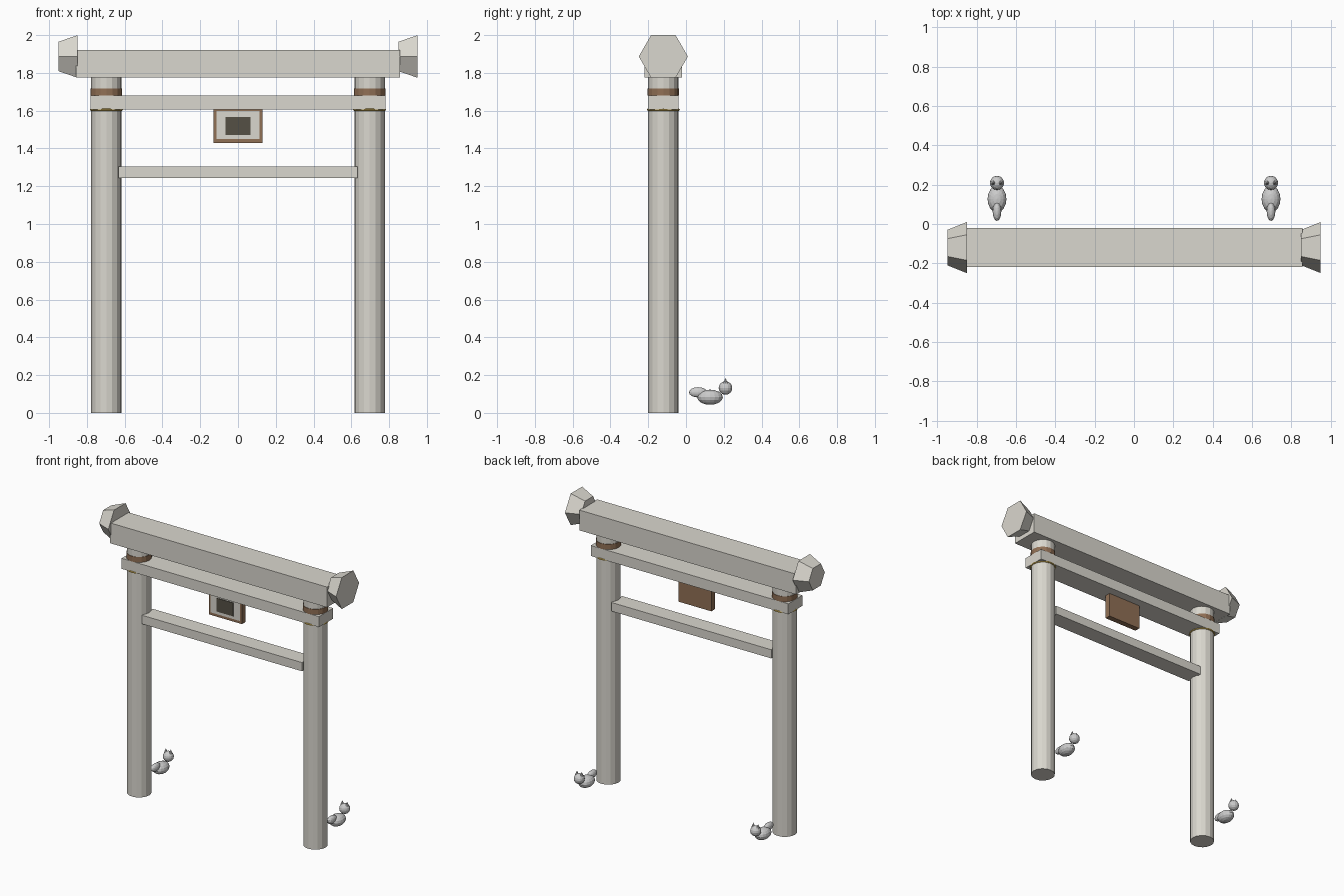
import bpy
from math import pi

if "Cube" in bpy.data.objects:
    bpy.data.objects.remove(bpy.data.objects["Cube"])

Y = -0.12          # depth of the gate plane
PX = 0.697         # pillar offset from centre


def material(name, rgb):
    m = bpy.data.materials.new(name)
    m.diffuse_color = (*rgb, 1)
    m.use_nodes = True
    m.node_tree.nodes["Principled BSDF"].inputs["Base Color"].default_value = m.diffuse_color
    return m


STONE = material("pale_stone", (0.70, 0.68, 0.62))
WOOD = material("brown_wood", (0.28, 0.16, 0.09))
GOLD = material("gold", (0.75, 0.52, 0.12))
DARK = material("dark_panel", (0.09, 0.08, 0.06))


def finish(name, mat):
    o = bpy.context.object
    o.name = name
    if mat:
        o.data.materials.append(mat)
    return o


def box(name, x, y, z, mat):
    """Box from (min, max) ranges."""
    r = (x, y, z)
    bpy.ops.mesh.primitive_cube_add(size=1, location=[(a + b) / 2 for a, b in r])
    bpy.context.object.scale = [b - a for a, b in r]
    return finish(name, mat)


def cylinder(name, x, z0, z1, radius, mat):
    bpy.ops.mesh.primitive_cylinder_add(vertices=16, radius=radius, depth=z1 - z0,
                                        location=(x, Y, (z0 + z1) / 2))
    return finish(name, mat)


def ellipsoid(name, loc, scale):
    bpy.ops.mesh.primitive_uv_sphere_add(segments=16, ring_count=8, radius=1, location=loc)
    bpy.context.object.scale = scale
    return finish(name, None)


# Cross beams
box("top_lintel", (-0.857, 0.857), (Y - 0.1, Y + 0.1), (1.775, 1.92), STONE)
box("second_beam", (-0.78, 0.78), (Y - 0.08, Y + 0.08), (1.605, 1.68), STONE)
box("tie_beam", (-0.632, 0.632), (Y - 0.06, Y + 0.06), (1.243, 1.305), STONE)

# Hanging plaque: frame, pale board, dark centre
box("plaque_frame", (-0.13, 0.13), (Y - 0.02, Y + 0.02), (1.43, 1.61), WOOD)
box("plaque_board", (-0.115, 0.115), (Y - 0.024, Y), (1.45, 1.597), STONE)
box("plaque_centre", (-0.066, 0.066), (Y - 0.028, Y), (1.471, 1.567), DARK)

for s, side in ((-1, "left"), (1, "right")):
    x = s * PX
    # Pillar with collar and gold ring
    cylinder(f"{side}_pillar", x, 0, 1.78, 0.08, STONE)
    cylinder(f"{side}_collar", x, 1.68, 1.718, 0.083, WOOD)
    bpy.ops.mesh.primitive_torus_add(location=(x, Y, 1.605), major_radius=0.081, minor_radius=0.006,
                                     major_segments=24, minor_segments=8)
    finish(f"{side}_gold_ring", GOLD)

    # Six-sided lintel end, both flaring towards +x
    bpy.ops.mesh.primitive_cone_add(vertices=6, radius1=0.09, radius2=0.13, depth=0.1,
                                    location=(s * 0.9, Y, 1.887), rotation=(0, pi / 2, 0))
    finish(f"{side}_lintel_end", STONE)

    # Small guardian animal behind the pillar
    ellipsoid(f"{side}_animal_body", (x, 0.127, 0.083), (0.048, 0.068, 0.04))
    ellipsoid(f"{side}_animal_head", (x, 0.209, 0.132), (0.036, 0.036, 0.036))
    ellipsoid(f"{side}_animal_tail", (x, 0.064, 0.109), (0.022, 0.048, 0.027))
    for e in (-1, 1):
        bpy.ops.mesh.primitive_cone_add(vertices=8, radius1=0.013, radius2=0, depth=0.03,
                                        location=(x + e * 0.019, 0.209, 0.17))
        finish(f"{side}_animal_ear", None)
